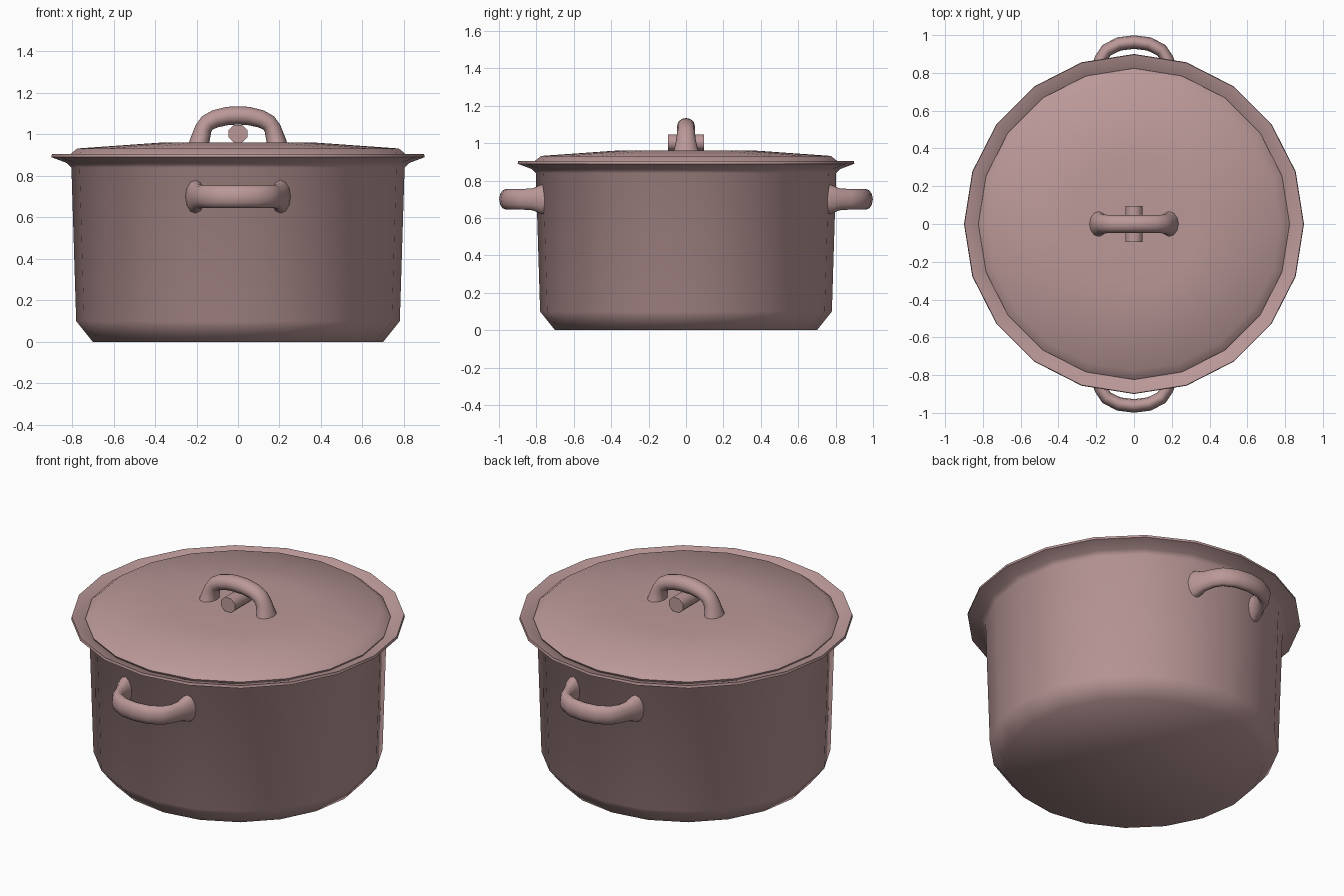
import bpy, math
from mathutils import Vector

if "Cube" in bpy.data.objects:
    bpy.data.objects.remove(bpy.data.objects["Cube"])

SIDES = 20
paint = bpy.data.materials.new("enamel")
paint.diffuse_color = (0.50, 0.316, 0.316, 1)
paint.use_nodes = True
paint.node_tree.nodes["Principled BSDF"].inputs["Base Color"].default_value = paint.diffuse_color


def make_object(name, verts, faces, angle):
    mesh = bpy.data.meshes.new(name)
    mesh.from_pydata(verts, [], faces)
    mesh.materials.append(paint)
    obj = bpy.data.objects.new(name, mesh)
    bpy.context.collection.objects.link(obj)
    bpy.ops.object.select_all(action='DESELECT')
    obj.select_set(True)
    bpy.context.view_layer.objects.active = obj
    bpy.ops.object.mode_set(mode='EDIT')
    bpy.ops.mesh.select_all(action='SELECT')
    bpy.ops.mesh.normals_make_consistent(inside=False)
    bpy.ops.object.mode_set(mode='OBJECT')
    bpy.ops.object.shade_smooth_by_angle(angle=math.radians(angle))
    return obj


def loft(name, rings, angle=62):
    """Join equal-sized rings of points and cap both ends."""
    n = len(rings[0])
    verts = [p for ring in rings for p in ring]
    faces = [tuple(range(n)), tuple(range((len(rings) - 1) * n, len(rings) * n))]
    for r in range(len(rings) - 1):
        for i in range(n):
            j = (i + 1) % n
            faces.append((r * n + i, r * n + j, (r + 1) * n + j, (r + 1) * n + i))
    return make_object(name, verts, faces, angle)


def lathe(name, profile):
    turn = [2 * math.pi * i / SIDES for i in range(SIDES)]
    return loft(name, [[(r * math.cos(a), r * math.sin(a), z) for a in turn]
                       for r, z in profile])


def handle(name, half, place, sides=12):
    """Sweep an oval along a mirrored arch; half = (x, height, in-plane radius, side radius)."""
    path = [(-x, h, a, b) for x, h, a, b in half] + [p for p in reversed(half[:-1])]
    rings = []
    for i, (x, h, a, b) in enumerate(path):
        p0, p1 = path[max(i - 1, 0)], path[min(i + 1, len(path) - 1)]
        t = Vector((p1[0] - p0[0], p1[1] - p0[1])).normalized()
        if i in (0, len(path) - 1):
            t = Vector((0, 1 if i == 0 else -1))
        ring = []
        for k in range(sides):
            ang = 2 * math.pi * k / sides
            s, w = a * math.cos(ang), b * math.sin(ang)
            ring.append(place(x - t.y * s, h + t.x * s, w))
        rings.append(ring)
    return loft(name, rings)


# Hollow pot body with a flared, inward-sloping rim
lathe("pot_body", [(0.70, 0), (0.78, 0.10), (0.803, 0.84), (0.825, 0.862),
                   (0.90, 0.89), (0.897, 0.905), (0.82, 0.882), (0.775, 0.84),
                   (0.75, 0.12), (0.68, 0.03)])

# Shallow domed lid
lathe("lid", [(0.77, 0.865), (0.815, 0.87), (0.824, 0.892), (0.775, 0.932),
              (0.35, 0.962)])

# Arched lid handle along x
lid_arch = [(0.187, 0.945, 0.054, 0.074), (0.184, 0.97, 0.047, 0.062),
            (0.166, 1.03, 0.041, 0.05), (0.148, 1.055, 0.041, 0.049),
            (0.11, 1.075, 0.043, 0.048), (0.05, 1.089, 0.044, 0.048),
            (0, 1.091, 0.044, 0.048)]
handle("lid_handle", lid_arch, lambda x, h, w: (x, w, h))

# Short crossbar under the lid handle
bar = [2 * math.pi * (k + 0.5) / 8 for k in range(8)]
loft("lid_crossbar", [[(0.049 * math.cos(a), y, 1.003 + 0.046 * math.sin(a)) for a in bar]
                      for y in (-0.095, 0.095)])

# Side handles, front and back
side_arch = [(0.205, 0.75, 0.05, 0.084), (0.203, 0.78, 0.046, 0.076),
             (0.192, 0.82, 0.036, 0.059), (0.175, 0.875, 0.034, 0.055),
             (0.145, 0.92, 0.035, 0.055), (0.08, 0.953, 0.036, 0.055),
             (0, 0.963, 0.036, 0.055)]
for name, s in (("front_handle", -1), ("back_handle", 1)):
    handle(name, side_arch, lambda x, h, w, s=s: (x, s * h, 0.70 + w))
